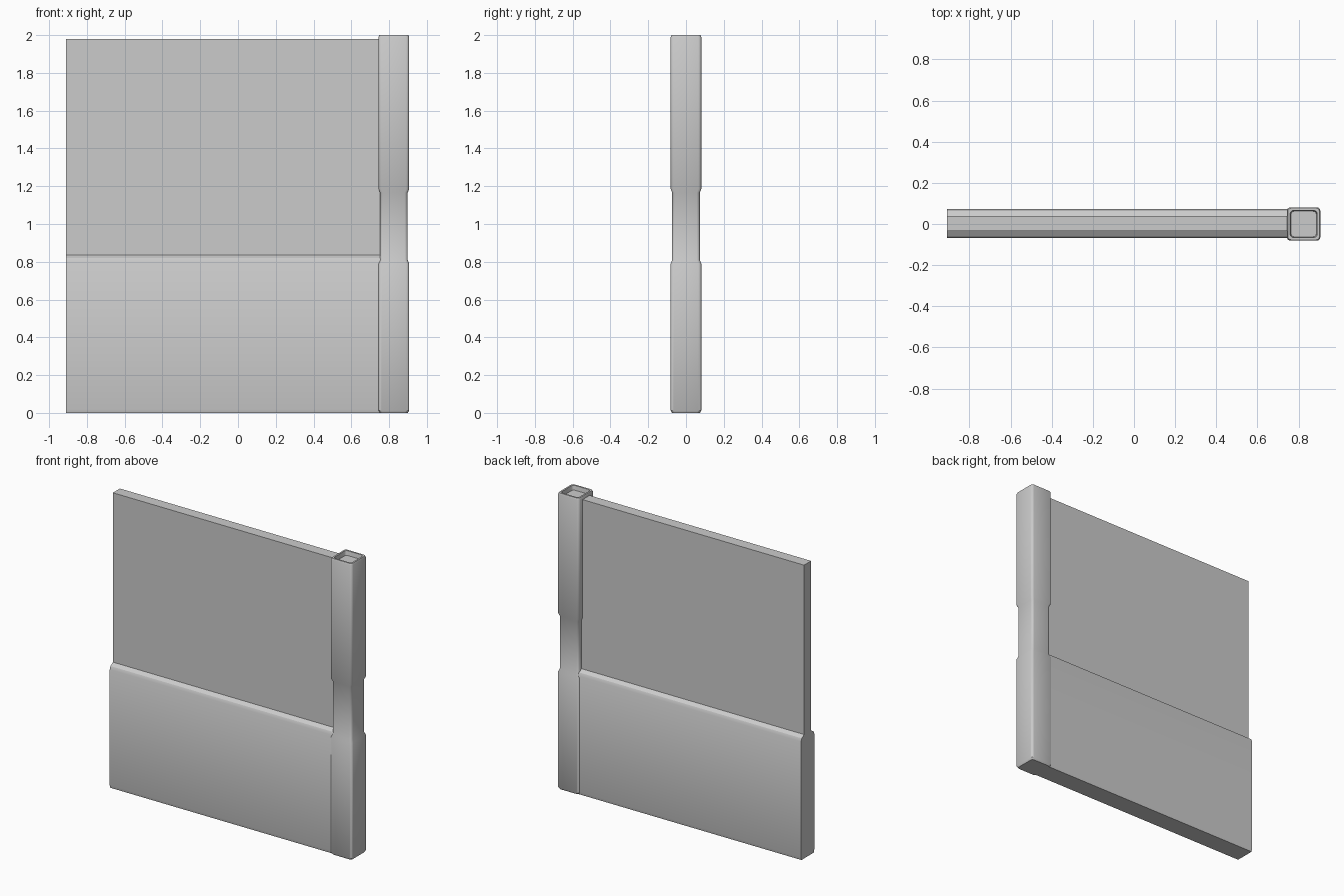
import bpy, bmesh, math

cube = bpy.data.objects.get("Cube")
if cube:
    bpy.data.objects.remove(cube, do_unlink=True)

grey = bpy.data.materials.new("light grey")
grey.use_nodes = True
colour = (0.6, 0.6, 0.6, 1)
grey.diffuse_color = colour
grey.node_tree.nodes["Principled BSDF"].inputs["Base Color"].default_value = colour


def loft(name, rings, angle):
    """Join equal-length rings of points into a closed, smooth-shaded solid."""
    bm = bmesh.new()
    loops = [[bm.verts.new(p) for p in ring] for ring in rings]
    for a, b in zip(loops, loops[1:]):
        for i in range(len(a)):
            j = (i + 1) % len(a)
            bm.faces.new((a[i], a[j], b[j], b[i]))
    bm.faces.new(loops[0])
    bm.faces.new(loops[-1])
    bmesh.ops.recalc_face_normals(bm, faces=bm.faces)
    mesh = bpy.data.meshes.new(name)
    bm.to_mesh(mesh)
    bm.free()
    mesh.materials.append(grey)
    ob = bpy.data.objects.new(name, mesh)
    bpy.context.collection.objects.link(ob)
    bpy.ops.object.select_all(action='DESELECT')
    ob.select_set(True)
    bpy.context.view_layer.objects.active = ob
    bpy.ops.object.shade_smooth_by_angle(angle=math.radians(angle))
    return ob


def wall(name, profile, x0, x1):
    """Extrude a (y, z) profile along x."""
    return loft(name, [[(x, y, z) for y, z in profile] for x in (x0, x1)], 30)


def post_ring(half, corner, z, cx=0.825):
    """Square ring with softly rounded corners."""
    pts = []
    for q in range(4):
        mid = math.pi / 4 + q * math.pi / 2
        ox = math.copysign(half - corner, math.cos(mid))
        oy = math.copysign(half - corner, math.sin(mid))
        for k in range(4):
            a = q * math.pi / 2 + k * math.pi / 6
            pts.append((cx + ox + corner * math.cos(a), oy + corner * math.sin(a), z))
    return pts


# Thin upper panel
wall("upper_panel", [(-0.035, 0.5), (0.04, 0.5), (0.04, 1.98), (-0.035, 1.98)], -0.91, 0.76)

# Thick lower wall with sloped shoulders
wall("lower_wall", [(-0.064, 0), (0.068, 0), (0.073, 0.02), (0.073, 0.80), (0.064, 0.82),
                    (0.035, 0.84), (-0.03, 0.84), (-0.06, 0.82), (-0.069, 0.80),
                    (-0.069, 0.02)], -0.91, 0.76)

# Square post with narrowed waist and a shallow hollow top
sections = [(0.074, 0), (0.081, 0.012), (0.081, 0.79), (0.073, 0.81), (0.073, 1.165),
            (0.081, 1.185), (0.081, 1.99), (0.077, 2.0), (0.066, 2.0), (0.062, 1.97)]
loft("post", [post_ring(h, 0.016, z) for h, z in sections], 35)
